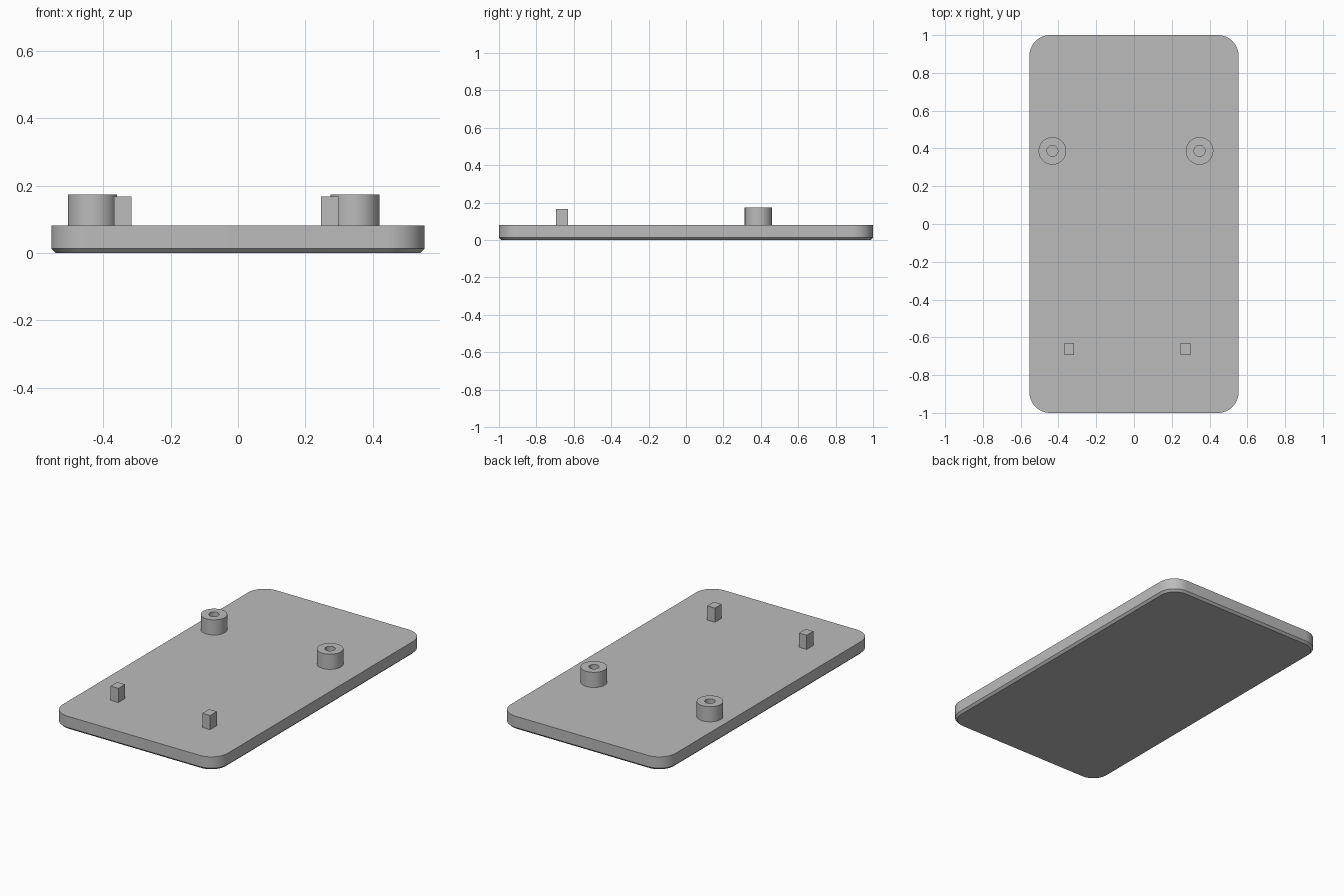
import bpy
import bmesh
from math import sin, cos, pi, radians

cube = bpy.data.objects.get("Cube")
if cube:
    bpy.data.objects.remove(cube, do_unlink=True)

grey = bpy.data.materials.new("plain grey")
grey.use_nodes = True
GREY = (0.5, 0.5, 0.5, 1)
grey.diffuse_color = GREY
grey.node_tree.nodes["Principled BSDF"].inputs["Base Color"].default_value = GREY

TOP = 0.081      # upper face of the plate
SINK = 0.01      # overlap of the fittings into the plate


def rounded_outline(half_x, half_y, radius, steps=14):
    """Corner arcs joined into one closed outline."""
    points = []
    for corner, (sx, sy) in enumerate([(1, 1), (-1, 1), (-1, -1), (1, -1)]):
        for i in range(steps + 1):
            a = (corner + i / steps) * pi / 2
            points.append((sx * (half_x - radius) + radius * cos(a),
                           sy * (half_y - radius) + radius * sin(a)))
    return points


def circle(radius, sides=48):
    return [(radius * cos(2 * pi * i / sides), radius * sin(2 * pi * i / sides))
            for i in range(sides)]


def loft(name, sections, location=(0, 0, 0)):
    """Skin matching outlines given as (outline, height), capping both ends."""
    bm = bmesh.new()
    rings = [[bm.verts.new((x, y, z)) for x, y in outline] for outline, z in sections]
    for low, high in zip(rings, rings[1:]):
        for i in range(len(low)):
            j = (i + 1) % len(low)
            bm.faces.new((low[i], low[j], high[j], high[i]))
    bm.faces.new(rings[0][::-1])
    bm.faces.new(rings[-1])
    bmesh.ops.recalc_face_normals(bm, faces=bm.faces)
    mesh = bpy.data.meshes.new(name)
    bm.to_mesh(mesh)
    bm.free()
    mesh.materials.append(grey)
    obj = bpy.data.objects.new(name, mesh)
    obj.location = location
    bpy.context.collection.objects.link(obj)
    bpy.ops.object.select_all(action="DESELECT")
    obj.select_set(True)
    bpy.context.view_layer.objects.active = obj
    bpy.ops.object.shade_smooth_by_angle(angle=radians(30))
    return obj


# Rounded plate with a chamfered lower edge
CHAMFER = 0.013
body = rounded_outline(0.554, 1.0, 0.11)
loft("base_plate", [
    (rounded_outline(0.554 - CHAMFER, 1.0 - CHAMFER, 0.11 - CHAMFER), 0),
    (body, CHAMFER),
    (body, TOP),
])

# Hollow screw posts toward the back
for side, x in (("right", -0.432), ("left", 0.347)):
    loft(f"{side}_screw_post", [
        (circle(0.073), TOP - SINK),
        (circle(0.073), 0.173),
        (circle(0.029), 0.173),
        (circle(0.029), TOP + 0.001),
    ], (x, 0.387, 0))

# Rectangular pegs toward the front
peg = [(-0.026, -0.032), (0.026, -0.032), (0.026, 0.032), (-0.026, 0.032)]
for side, x in (("right", -0.343), ("left", 0.273)):
    loft(f"{side}_locating_peg", [(peg, TOP - SINK), (peg, 0.167)], (x, -0.662, 0))
